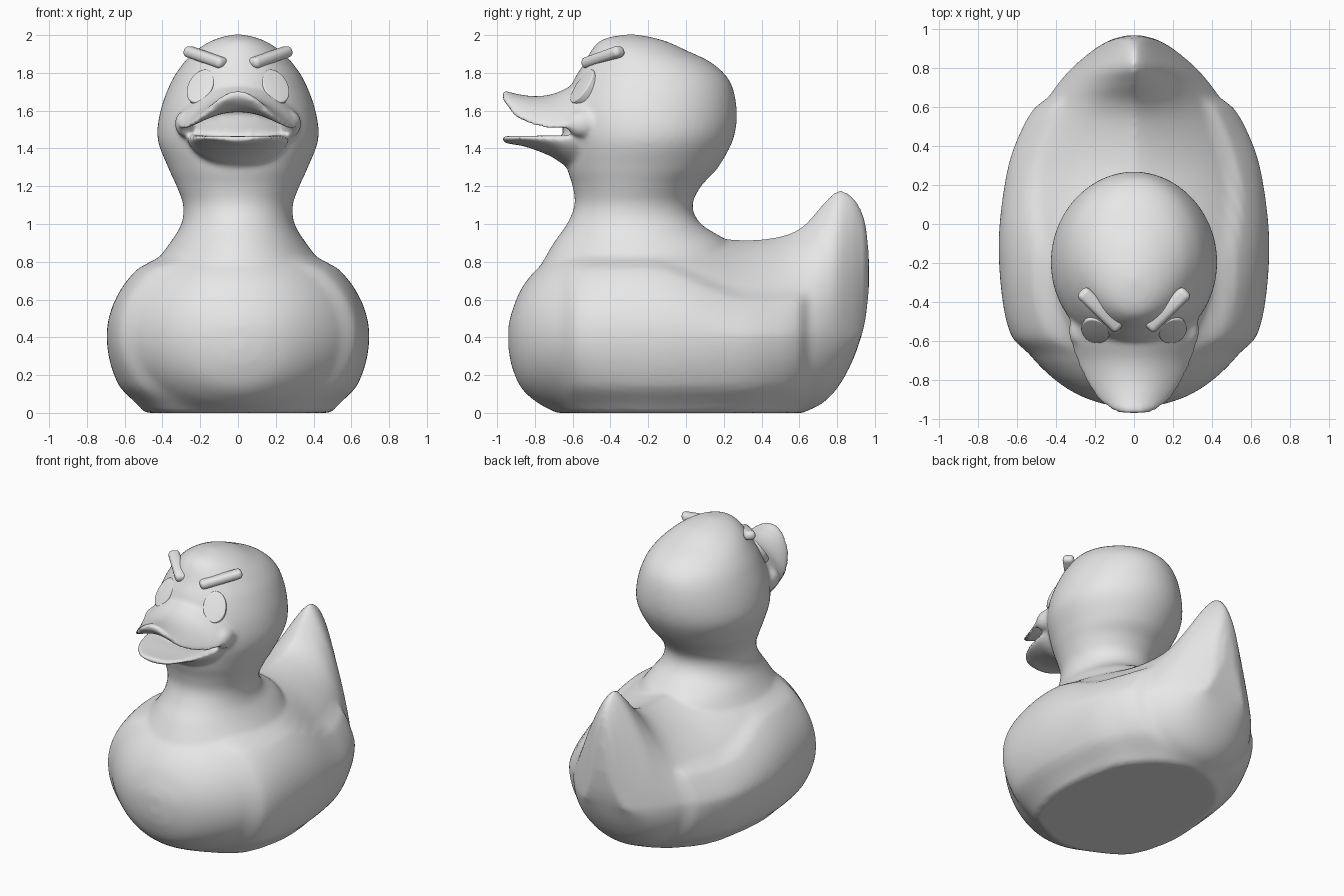
import bpy, bmesh, math
from mathutils import Vector, Matrix

cube = bpy.data.objects.get("Cube")
if cube:
    bpy.data.objects.remove(cube, do_unlink=True)

grey = bpy.data.materials.new("plain_grey")
grey.use_nodes = True
grey.diffuse_color = (0.8, 0.8, 0.8, 1)
grey.node_tree.nodes["Principled BSDF"].inputs["Base Color"].default_value = (0.8, 0.8, 0.8, 1)

SIDES = 96


def smooth_keys(keys, steps=8):
    """Catmull-Rom interpolation of key stations."""
    out = []
    for i in range(len(keys) - 1):
        a, b = keys[max(i - 1, 0)], keys[i]
        c, d = keys[i + 1], keys[min(i + 2, len(keys) - 1)]
        for s in range(steps):
            t = s / steps
            out.append([q + t * ((r - p) + t * ((2*p - 5*q + 4*r - w) + t * (3*q - p - 3*r + w))) / 2
                        for p, q, r, w in zip(a, b, c, d)])
    out.append(list(keys[-1]))
    return out


def loft(bm, keys, section):
    """Skin closed sections through the interpolated stations and cap the ends."""
    rings = []
    for station in smooth_keys(keys):
        rings.append([bm.verts.new(section(2 * math.pi * k / SIDES, *station)) for k in range(SIDES)])
    for r0, r1 in zip(rings, rings[1:]):
        for k in range(SIDES):
            n = (k + 1) % SIDES
            bm.faces.new((r0[k], r0[n], r1[n], r1[k]))
    bm.faces.new(rings[0])
    bm.faces.new(rings[-1])


def ramp(v, lo, hi):
    t = min(max((v - lo) / (hi - lo), 0), 1)
    return t * t * (3 - 2 * t)


def wing(y, z):
    """Strength of the raised wing pad at a point on the flank."""
    top = 0.79 - 0.17 * ramp(y, -0.2, 0.35)
    return (ramp(y, -0.68, -0.58) * (1 - ramp(y, 0.59, 0.66))
            * ramp(z, 0.03, 0.15) * (1 - ramp(z, top - 0.03, top + 0.03)))


def body_section(a, y, low, high, half, power):
    mid = min(max(0.41, low), high)
    c, s = math.cos(a), math.sin(a)
    e = power if s > 0 else 1
    z = mid + (high - mid if s > 0 else mid - low) * math.copysign(abs(s) ** e, s)
    z = max(z, 0)
    x = max(half, 0.005) * abs(c) ** e + 0.035 * wing(y, z) * min(1, abs(c) * 4)
    return (math.copysign(x, c), y, z)


def head_section(a, z, front, back, half):
    return (half * math.cos(a), (front + back) / 2 + (back - front) / 2 * math.sin(a), z)


def bill_section(a, y, half, centre, edge, thick):
    u = math.cos(a)
    return (half * u, y, centre + (edge - centre) * u * u + thick * math.sin(a))


bm = bmesh.new()

# Torso and tail: y, bottom, top, half width, pointedness of the top
loft(bm, [
    (-.94, .34, .46, .05, 1), (-.92, .24, .54, .17, 1), (-.87, .13, .66, .30, 1),
    (-.78, .05, .77, .43, 1), (-.65, -.02, .86, .55, 1), (-.5, -.13, .92, .62, 1),
    (-.25, -.2, .95, .655, 1), (0, -.2, .94, .655, 1.1), (.3, -.16, .915, .61, 1.4),
    (.5, -.07, .935, .535, 1.5), (.62, .0, .99, .46, 1.5), (.72, .05, 1.1, .39, 1.5),
    (.8, .13, 1.175, .32, 1.45), (.87, .25, 1.155, .24, 1.4), (.92, .38, 1.09, .17, 1.3),
    (.95, .5, 1.0, .11, 1.1), (.968, .66, .84, .04, 1)], body_section)

# Neck and head: z, front, back, half width
loft(bm, [
    (.78, -.77, .3, .45), (.9, -.70, .23, .36), (1, -.63, .08, .30), (1.1, -.59, .035, .29),
    (1.2, -.60, .08, .325), (1.3, -.63, .17, .37), (1.45, -.65, .25, .425),
    (1.6, -.65, .268, .41), (1.75, -.60, .235, .355), (1.85, -.54, .14, .29),
    (1.92, -.50, .0, .22), (1.965, -.46, -.1, .15), (1.99, -.40, -.19, .085),
    (2.003, -.31, -.27, .02)], head_section)

# Upper and lower bill: y, half width, centre height, edge height, half thickness
loft(bm, [
    (-.972, .07, 1.69, 1.66, .015), (-.95, .12, 1.675, 1.635, .03), (-.9, .185, 1.65, 1.57, .04),
    (-.8, .25, 1.635, 1.525, .042), (-.7, .295, 1.645, 1.505, .045), (-.6, .325, 1.68, 1.52, .055),
    (-.5, .33, 1.72, 1.54, .06), (-.4, .30, 1.74, 1.56, .05)], bill_section)
loft(bm, [
    (-.972, .08, 1.452, 1.46, .014), (-.94, .14, 1.445, 1.46, .02), (-.85, .205, 1.435, 1.46, .026),
    (-.72, .25, 1.41, 1.455, .05), (-.6, .27, 1.37, 1.45, .08), (-.45, .25, 1.36, 1.44, .08)],
    bill_section)

# Puffed corners of the mouth
for side in (-1, 1):
    place = Matrix.Translation((side * .28, -.55, 1.53)) @ Matrix.Diagonal((.055, .085, .07, 1))
    bmesh.ops.create_uvsphere(bm, u_segments=24, v_segments=16, radius=1, matrix=place)

bmesh.ops.recalc_face_normals(bm, faces=bm.faces)
mesh = bpy.data.meshes.new("duck_body")
bm.to_mesh(mesh)
bm.free()
mesh.materials.append(grey)
duck = bpy.data.objects.new("duck_body", mesh)
bpy.context.collection.objects.link(duck)

# Fuse the parts into one skin and soften the joins
fuse = duck.modifiers.new("fuse", 'REMESH')
fuse.mode = 'VOXEL'
fuse.voxel_size = 0.014
fuse.use_smooth_shade = True
soften = duck.modifiers.new("soften", 'SMOOTH')
soften.factor = 0.5
soften.iterations = 8


def finish(name, scale, rotation, bevel):
    """Size, round and colour the active primitive."""
    ob = bpy.context.object
    ob.name = name
    ob.data.transform(Matrix.Diagonal((*scale, 1)))
    ob.rotation_euler = rotation.to_euler()
    mod = ob.modifiers.new("round", 'BEVEL')
    mod.width = bevel
    mod.segments = 4
    bpy.ops.object.modifier_apply(modifier=mod.name)
    bpy.ops.object.shade_smooth_by_angle()
    ob.data.materials.append(grey)


for side, label in ((1, "left"), (-1, "right")):
    # Eye disc lying on the face
    normal = Vector((side * .38, -.74, .55)).normalized()
    spot = Vector((side * .2, -.55, 1.73)) - normal * .025
    bpy.ops.mesh.primitive_cylinder_add(vertices=40, radius=1, depth=1, location=spot)
    finish(label + "_eye", (.075, .105, .06), normal.to_track_quat('Z', 'Y'), .008)

    # Slanted eyebrow bar
    inner, outer = Vector((side * .08, -.53, 1.85)), Vector((side * .265, -.35, 1.915))
    bpy.ops.mesh.primitive_cube_add(size=1, location=(inner + outer) / 2)
    finish(label + "_eyebrow", (.285, .075, .06), (outer - inner).to_track_quat('X', 'Z'), .026)
